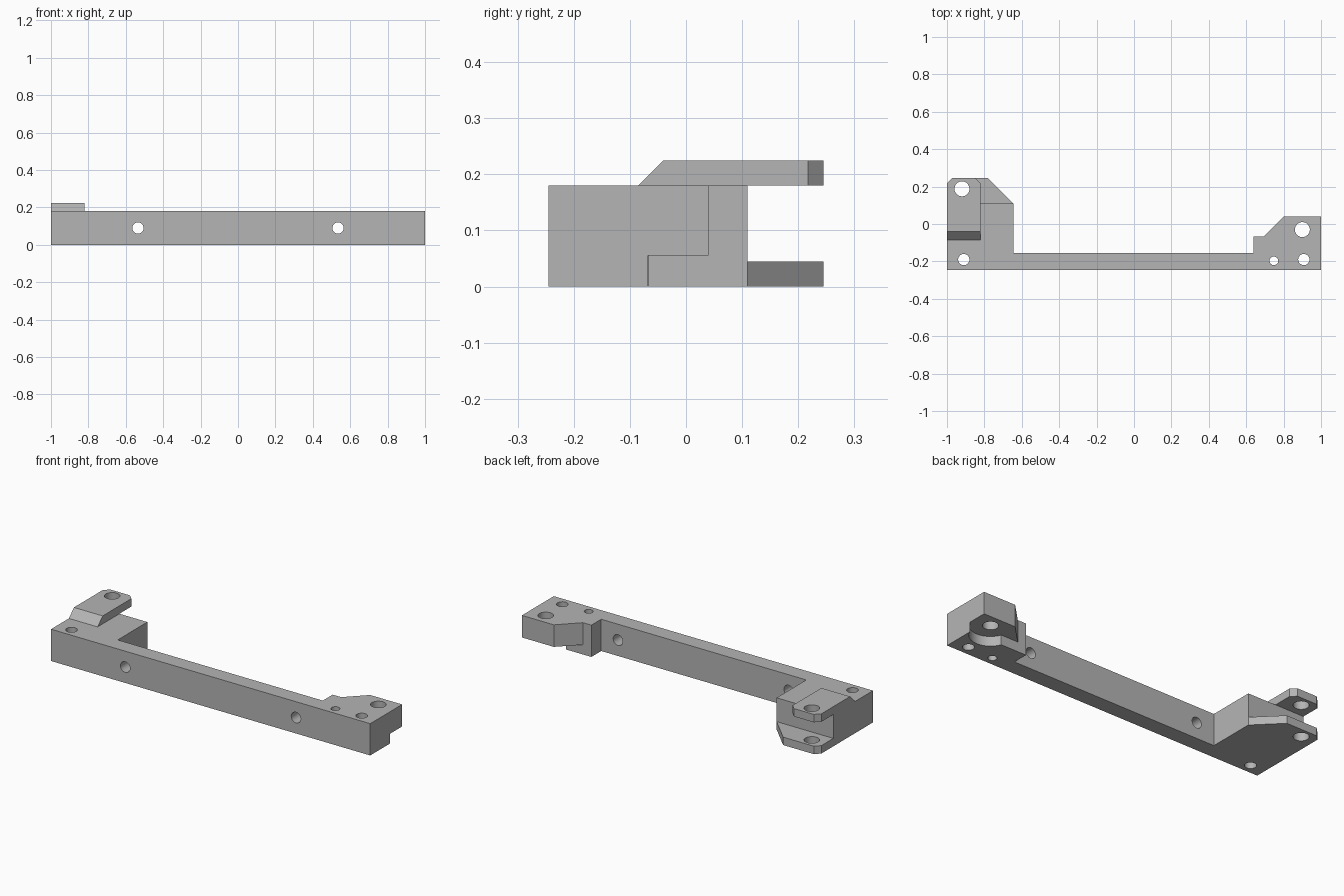
import bpy
import bmesh
from math import radians
from mathutils import Matrix, Vector

default = bpy.data.objects.get("Cube")
if default:
    bpy.data.objects.remove(default, do_unlink=True)

# Single grey finish
grey = bpy.data.materials.new("plain_grey")
GREY = (0.46, 0.46, 0.46, 1)
grey.diffuse_color = GREY
grey.use_nodes = True
grey.node_tree.nodes["Principled BSDF"].inputs["Base Color"].default_value = GREY

END_Y, WALL_Y, FRONT = 0.245, 0.11, -0.245
HEIGHT, LIP, LEDGE, STEP_Y = 0.18, 0.045, 0.055, -0.067
CH = 0.028


def make_object(name, bm):
    bmesh.ops.recalc_face_normals(bm, faces=bm.faces)
    mesh = bpy.data.meshes.new(name)
    bm.to_mesh(mesh)
    bm.free()
    mesh.materials.append(grey)
    obj = bpy.data.objects.new(name, mesh)
    bpy.context.collection.objects.link(obj)
    return obj


def prism(name, outline, z0, z1):
    """Extrude an outline in the ground plane from z0 up to z1."""
    bm = bmesh.new()
    face = bm.faces.new([bm.verts.new((x, y, z0)) for x, y in outline])
    new = bmesh.ops.extrude_face_region(bm, geom=[face])["geom"]
    tops = [v for v in new if isinstance(v, bmesh.types.BMVert)]
    bmesh.ops.translate(bm, vec=(0, 0, z1 - z0), verts=tops)
    return make_object(name, bm)


def cylinder(centre, radius, depth, along_y=False):
    bm = bmesh.new()
    turn = Matrix.Rotation(radians(90), 4, "X") if along_y else Matrix()
    bmesh.ops.create_cone(bm, cap_ends=True, segments=48, radius1=radius,
                          radius2=radius, depth=depth,
                          matrix=Matrix.Translation(Vector(centre)) @ turn)
    return make_object("cutter", bm)


def cut(obj, cutter):
    cutter.hide_render = True
    mod = obj.modifiers.new("cut", "BOOLEAN")
    mod.operation, mod.solver, mod.object = "DIFFERENCE", "EXACT", cutter
    bpy.ops.object.select_all(action="DESELECT")
    bpy.context.view_layer.objects.active = obj
    obj.select_set(True)
    bpy.ops.object.modifier_apply(modifier=mod.name)
    bpy.data.objects.remove(cutter, do_unlink=True)


# Long beam with a block at each end
bar = prism("mounting_bar", [
    (-1, FRONT), (1, FRONT), (1, 0.04), (0.8, 0.04), (0.693, STEP_Y),
    (0.64, STEP_Y), (0.64, -0.155), (-0.645, -0.155),
    (-0.645, WALL_Y), (-1, WALL_Y)], 0, HEIGHT)

# Undercut below the ear, with a round relief about its hole
cut(bar, prism("cutter", [(0.6, STEP_Y), (1.1, STEP_Y), (1.1, 0.1), (0.6, 0.1)],
               -0.1, LEDGE))
cut(bar, cylinder((0.9, -0.03, LEDGE - 0.1), 0.107, 0.2))

# Upright screw holes
for x, y, r in [(0.9, -0.03, 0.04), (0.908, -0.19, 0.03),
                (0.748, -0.197, 0.023), (-0.91, -0.19, 0.03)]:
    cut(bar, cylinder((x, y, 0.1), r, 0.6))

# Cross holes through the beam
for side in (-1, 1):
    cut(bar, cylinder((side * 0.535, -0.2, 0.09), 0.03, 0.3, along_y=True))

# Lower clevis lip
lip = prism("lower_lip", [
    (-1, WALL_Y), (-0.645, WALL_Y), (-0.78, END_Y),
    (-1 + CH, END_Y), (-1, END_Y - CH)], 0, LIP)

# Upper clevis plate with a sloped front
plate = prism("upper_plate", [
    (-1, -0.085), (-0.82, -0.085), (-0.82, END_Y - CH), (-0.82 - CH, END_Y),
    (-1 + CH, END_Y), (-1, END_Y - CH)], HEIGHT, HEIGHT + LIP)
for v in plate.data.vertices:
    if v.co.y < 0 and v.co.z > HEIGHT + 0.01:
        v.co.y += LIP

# Pin hole through both clevis arms
for arm in (lip, plate):
    cut(arm, cylinder((-0.92, 0.188, 0.1), 0.04, 0.6))

# Smooth hole walls, sharp edges elsewhere
bpy.ops.object.select_all(action="DESELECT")
for obj in (bar, lip, plate):
    obj.select_set(True)
bpy.context.view_layer.objects.active = bar
bpy.ops.object.shade_smooth_by_angle(angle=radians(25))
